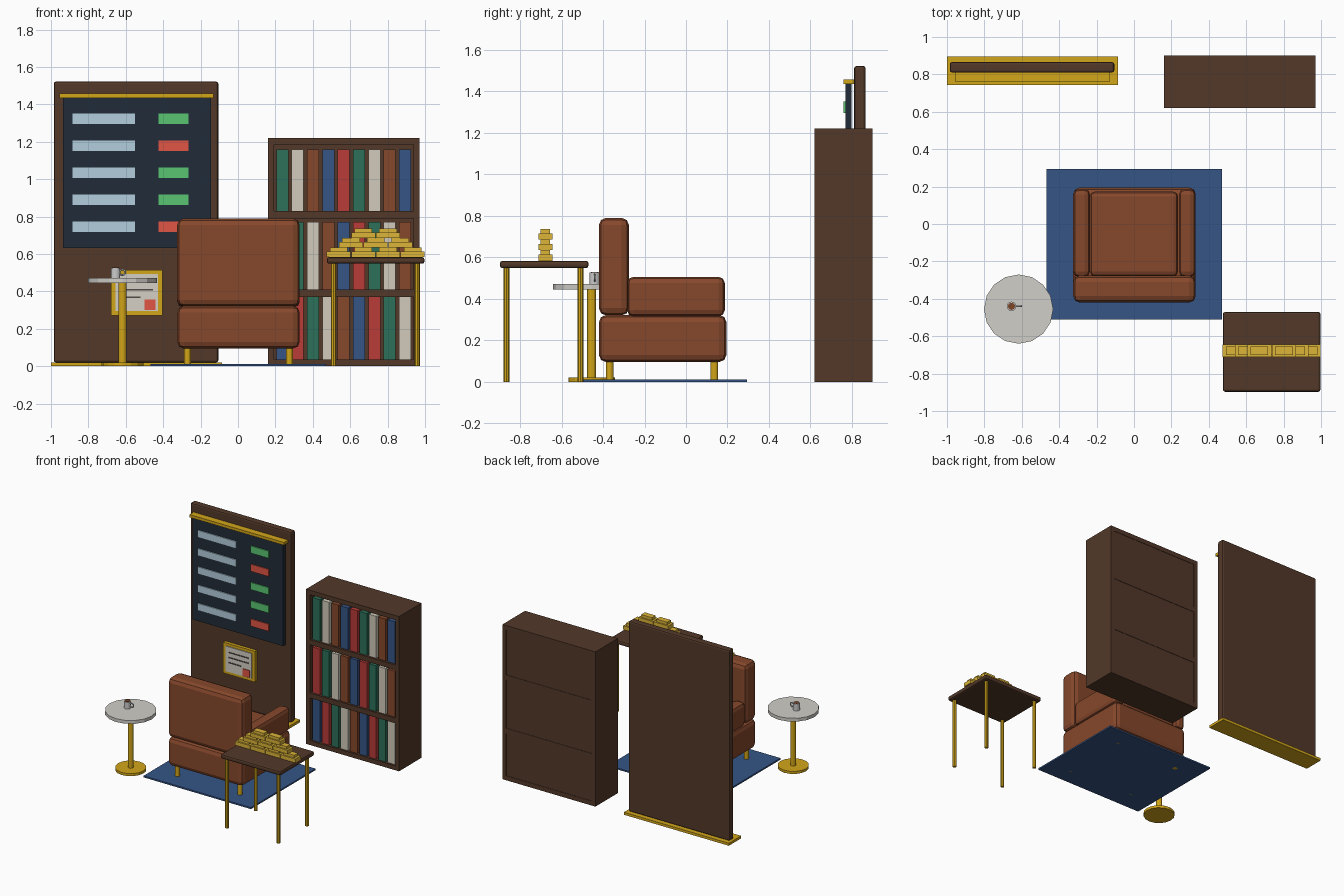
import bpy, bmesh, math
from mathutils import Matrix, Vector

if "Cube" in bpy.data.objects:
    bpy.data.objects.remove(bpy.data.objects["Cube"])

COLORS = {
    "wood": (0.085, 0.04, 0.022), "shelf_wood": (0.085, 0.04, 0.022),
    "gold": (0.65, 0.38, 0.01), "bullion": (0.72, 0.46, 0.04),
    "leather": (0.24, 0.065, 0.025), "rug_blue": (0.035, 0.09, 0.24),
    "screen": (0.015, 0.025, 0.04), "pale_blue": (0.45, 0.62, 0.73),
    "green": (0.1, 0.56, 0.17), "red": (0.75, 0.09, 0.06),
    "stone": (0.64, 0.62, 0.58), "paper": (0.66, 0.63, 0.56),
    "china": (0.6, 0.6, 0.6), "coffee": (0.2, 0.06, 0.02), "ink": (0.08, 0.07, 0.06),
    "book_green": (0.025, 0.16, 0.1), "book_white": (0.64, 0.6, 0.5),
    "book_brown": (0.24, 0.065, 0.025), "book_blue": (0.035, 0.09, 0.24),
    "book_red": (0.48, 0.045, 0.04),
}


def material(name):
    m = bpy.data.materials.get(name)
    if not m:
        m = bpy.data.materials.new(name)
        m.diffuse_color = (*COLORS[name], 1)
        m.use_nodes = True
        m.node_tree.nodes["Principled BSDF"].inputs["Base Color"].default_value = m.diffuse_color
    return m


def finish(name, bm, mat):
    me = bpy.data.meshes.new(name)
    bm.to_mesh(me)
    bm.free()
    ob = bpy.data.objects.new(name, me)
    bpy.context.collection.objects.link(ob)
    me.materials.append(material(mat))
    return ob


def box(name, mat, x, y, z, bevel=0, segments=2):
    """Box from (min, max) ranges on each axis."""
    bm = bmesh.new()
    bmesh.ops.create_cube(bm, size=1)
    for v in bm.verts:
        v.co = Vector([r[0] if c < 0 else r[1] for c, r in zip(v.co, (x, y, z))])
    if bevel:
        bmesh.ops.bevel(bm, geom=bm.edges[:], offset=bevel, segments=segments,
                        profile=0.5, affect='EDGES')
    return finish(name, bm, mat)


def cylinder(name, mat, x, y, z, radius, sides=12):
    bm = bmesh.new()
    bmesh.ops.create_cone(bm, cap_ends=True, segments=sides, radius1=radius, radius2=radius,
                          depth=z[1] - z[0],
                          matrix=Matrix.Translation((x, y, (z[0] + z[1]) / 2)))
    return finish(name, bm, mat)


# Rug
box("rug", "rug_blue", (-0.467, 0.47), (-0.51, 0.295), (0, 0.012))

# Armchair, facing the board
box("chair_base", "leather", (-0.325, 0.33), (-0.42, 0.195), (0.095, 0.322), 0.035)
box("chair_back", "leather", (-0.325, 0.33), (-0.42, -0.275), (0.32, 0.79), 0.035)
box("seat_cushion", "leather", (-0.235, 0.235), (-0.28, 0.173), (0.31, 0.40), 0.025)
for side, x in (("left", (-0.325, -0.235)), ("right", (0.24, 0.33))):
    box(side + "_armrest", "leather", x, (-0.283, 0.187), (0.315, 0.506), 0.03)
for x in (-0.27, 0.275):
    for y in (-0.367, 0.137):
        cylinder("chair_leg", "gold", x, y, (0, 0.11), 0.018)

# Standing board with base
box("board_base", "gold", (-1.0, -0.085), (0.742, 0.895), (0, 0.02))
box("board_panel", "wood", (-0.985, -0.105), (0.81, 0.866), (0.02, 1.522), 0.012)
box("board_screen", "screen", (-0.935, -0.145), (0.768, 0.797), (0.632, 1.44))
box("board_trim", "gold", (-0.955, -0.13), (0.758, 0.81), (1.435, 1.457))
for i, c in enumerate(("green", "red", "green", "green", "red")):
    z = 1.323 - 0.144 * i
    zr = (z - 0.028, z + 0.028)
    box("screen_bar", "pale_blue", (-0.885, -0.55), (0.76, 0.77), zr)
    box("screen_status", c, (-0.425, -0.265), (0.76, 0.77), zr)

# Framed certificate
box("certificate_frame", "gold", (-0.68, -0.403), (0.785, 0.812), (0.272, 0.515))
box("certificate_paper", "paper", (-0.655, -0.428), (0.779, 0.787), (0.295, 0.493))
for z, x1 in ((0.45, -0.455), (0.41, -0.455), (0.37, -0.52)):
    box("certificate_line", "ink", (-0.625, x1), (0.775, 0.781), (z - 0.004, z + 0.004))
box("certificate_seal", "red", (-0.5, -0.442), (0.773, 0.781), (0.3, 0.357))

# Bookcase
for side, x in (("left", (0.16, 0.192)), ("right", (0.938, 0.97))):
    box(side + "_bookcase_side", "shelf_wood", x, (0.62, 0.9), (0, 1.22))
inner = (0.192, 0.938)
box("bookcase_back", "shelf_wood", inner, (0.875, 0.897), (0.01, 1.21))
for z in ((0, 0.035), (0.37, 0.41), (0.79, 0.83), (1.185, 1.22)):
    z = (z[0], z[1])
    box("bookcase_shelf", "shelf_wood", inner, (0.62, 0.9), z)
cycle = ("book_green", "book_white", "book_brown", "book_blue", "book_red")
for row, z in enumerate(((0.83, 1.16), (0.41, 0.77), (0.035, 0.37))):
    for i in range(9):
        x = 0.237 + 0.082 * i
        box("book", cycle[(row * 9 + i) % 5], (x - 0.032, x + 0.032), (0.635, 0.86), z)

# Round side table
tx, ty = -0.617, -0.455
cylinder("side_table_base", "gold", tx, ty, (0, 0.02), 0.112, 16)
cylinder("side_table_stem", "gold", tx, ty, (0.02, 0.447), 0.021, 12)
cylinder("side_table_top", "stone", tx, ty, (0.446, 0.472), 0.185, 16)

# Mug with handle
mx, my = -0.655, -0.44
cylinder("mug", "china", mx, my, (0.472, 0.526), 0.025, 16)
cylinder("coffee", "coffee", mx, my, (0.52, 0.528), 0.019, 16)
bpy.ops.mesh.primitive_torus_add(major_segments=12, minor_segments=6, major_radius=0.015,
                                 minor_radius=0.005, location=(mx + 0.037, my, 0.502),
                                 rotation=(math.pi / 2, 0, 0))
handle = bpy.context.object
handle.name = "mug_handle"
handle.data.materials.append(material("china"))

# Square table
box("table_top", "wood", (0.475, 0.997), (-0.897, -0.47), (0.548, 0.583), 0.012)
for x in (0.511, 0.959):
    for y in (-0.865, -0.508):
        cylinder("table_leg", "gold", x, y, (0, 0.55), 0.014, 8)

# Pyramid of stepped gold bars
for tier, count in enumerate((4, 3, 2)):
    z = 0.583 + 0.051 * tier
    for i in range(count):
        x = 0.736 + (i - (count - 1) / 2) * 0.132
        box("gold_bar", "bullion", (x - 0.064, x + 0.064), (-0.712, -0.643), (z, z + 0.03))
        box("gold_bar_crown", "bullion", (x - 0.047, x + 0.047), (-0.701, -0.655),
            (z + 0.03, z + 0.051))
